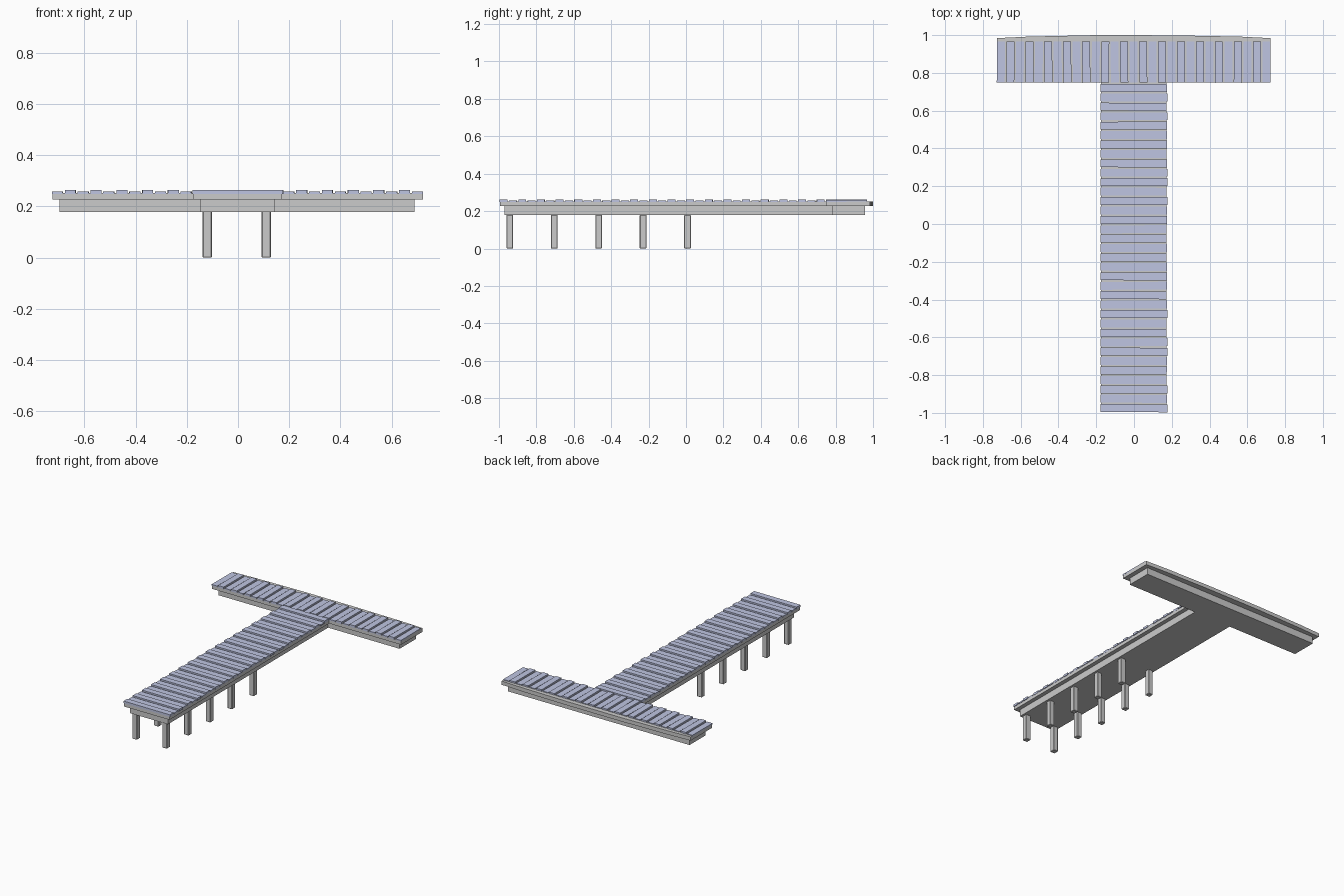
import bpy, bmesh, random
from mathutils import Matrix, Vector

if "Cube" in bpy.data.objects:
    bpy.data.objects.remove(bpy.data.objects["Cube"])

random.seed(4)
wood = bpy.data.materials.new("plank_paint")
wood.diffuse_color = (0.52, 0.56, 0.76, 1)
wood.use_nodes = True
wood.node_tree.nodes["Principled BSDF"].inputs["Base Color"].default_value = wood.diffuse_color


def finish(name, bm, mat=None):
    me = bpy.data.meshes.new(name)
    bmesh.ops.recalc_face_normals(bm, faces=bm.faces)
    bm.to_mesh(me)
    bm.free()
    ob = bpy.data.objects.new(name, me)
    bpy.context.collection.objects.link(ob)
    if mat:
        me.materials.append(mat)
    return ob


def add_box(bm, x0, x1, y0, y1, z0, z1, yaw=0, roll=0, axis='X'):
    c = Vector(((x0 + x1) / 2, (y0 + y1) / 2, (z0 + z1) / 2))
    m = (Matrix.Translation(c) @ Matrix.Rotation(yaw, 4, 'Z') @ Matrix.Rotation(roll, 4, axis)
         @ Matrix.Diagonal((x1 - x0, y1 - y0, z1 - z0, 1)))
    bmesh.ops.create_cube(bm, size=1, matrix=m)


def prism(name, outline, z0, z1):
    bm = bmesh.new()
    f = bm.faces.new([bm.verts.new((x, y, z0)) for x, y in outline])
    top = bmesh.ops.extrude_face_region(bm, geom=[f])
    bmesh.ops.translate(bm, vec=(0, 0, z1 - z0),
                        verts=[v for v in top["geom"] if isinstance(v, bmesh.types.BMVert)])
    return finish(name, bm)


# T-shaped deck slab with a gently bowed outer edge, and the narrower beam under it
prism("deck_slab", [(-.175, -.995), (.172, -.995), (.172, .75), (.722, .75), (.722, .984),
                    (.56, .992), (.2, .999), (-.2, 1.0), (-.56, .992), (-.725, .984),
                    (-.725, .75), (-.175, .75)], .226, .252)
prism("under_beam", [(-.148, -.97), (.143, -.97), (.143, .78), (.69, .78), (.69, .957),
                     (-.697, .957), (-.697, .78), (-.148, .78)], .178, .226)

# walkway planks, every second one raised
bm = bmesh.new()
n = 35
p = 1.745 / n
for i in range(n):
    y = -.998 + i * p
    add_box(bm, -.178, .178 - random.uniform(0, .006), y + .002, y + p - .006,
            .248, .263 if i % 2 == 0 else .257, random.uniform(-.006, .006))
finish("walkway_planks", bm, wood)

# cross platform planks
bm = bmesh.new()
n = 29
p = 1.456 / n
for i in range(n):
    x = -.728 + i * p
    add_box(bm, x + .002, x + p - .006, .748, .967,
            .248, .263 if i % 2 else .257, random.uniform(-.012, .012), 0)
finish("platform_planks", bm, wood)

# paired square posts under the walkway
bm = bmesh.new()
for i in range(5):
    y = -.942 + i * .2375
    for x in (-.12, .11):
        add_box(bm, x - .018, x + .018, y - .018, y + .018, 0, .18)
posts = finish("posts", bm)
bev = posts.modifiers.new("edge_bevel", 'BEVEL')
bev.width = .003
bev.segments = 1
